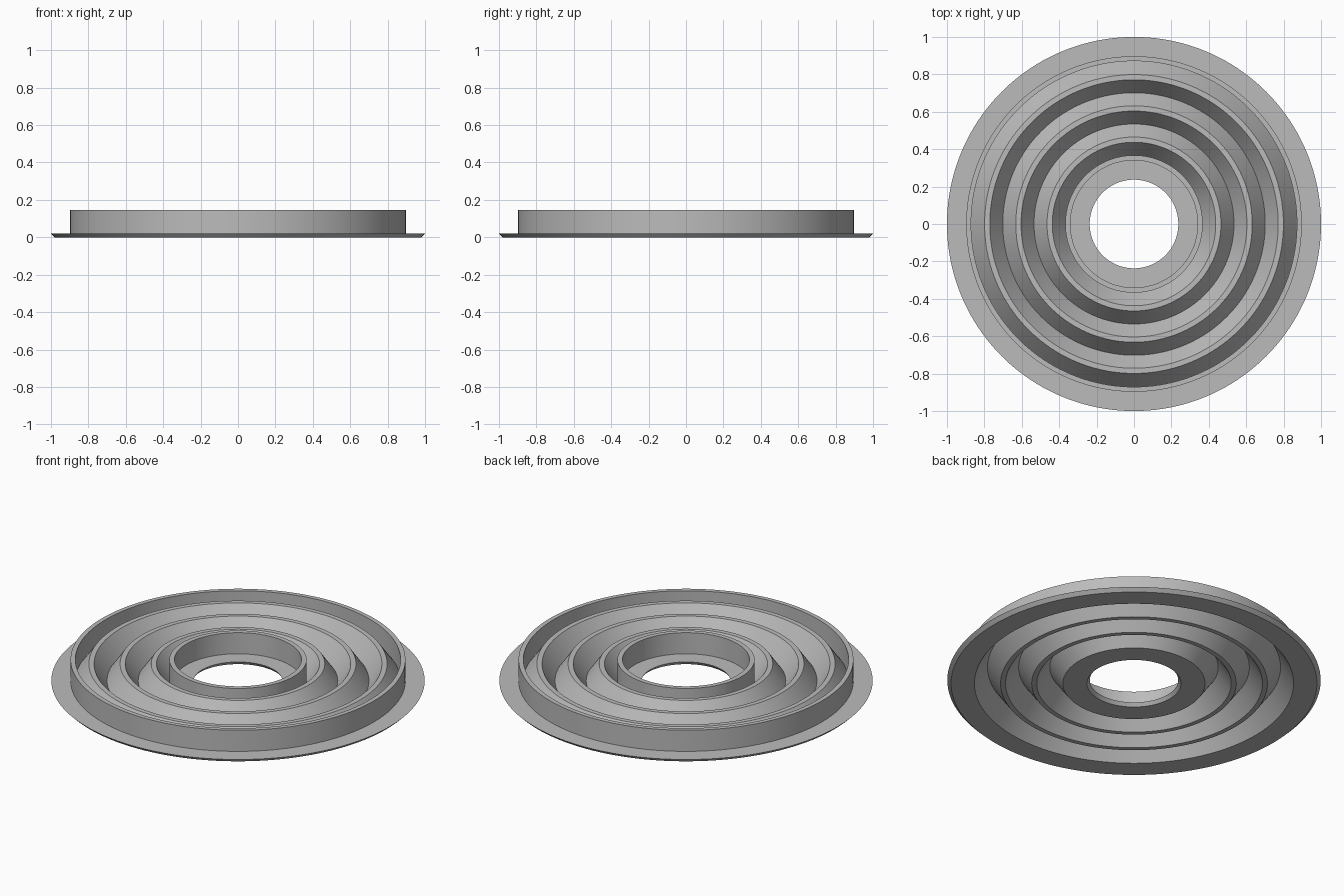
import bpy
import bmesh
from math import cos, sin, tau, radians

cube = bpy.data.objects.get("Cube")
if cube:
    bpy.data.objects.remove(cube, do_unlink=True)

SEGMENTS = 160
PLATE = 0.02      # flange thickness
RIM = 0.145       # height of both upright walls
PEAK = 0.12       # height of the corrugation crests
CRESTS = [0.785, 0.618, 0.451]   # crest radii, outside to inside

grey = bpy.data.materials.new("plain grey")
grey.use_nodes = True
colour = (0.5, 0.5, 0.5, 1)
grey.diffuse_color = colour
grey.node_tree.nodes["Principled BSDF"].inputs["Base Color"].default_value = colour


def lathe(name, profile, material):
    """Revolve a closed (radius, height) profile about the z axis."""
    bm = bmesh.new()
    rings = [[bm.verts.new((r * cos(tau * i / SEGMENTS), r * sin(tau * i / SEGMENTS), z))
              for r, z in profile] for i in range(SEGMENTS)]
    count = len(profile)
    for i in range(SEGMENTS):
        a, b = rings[i], rings[(i + 1) % SEGMENTS]
        for j in range(count):
            k = (j + 1) % count
            bm.faces.new((a[j], b[j], b[k], a[k]))
    bmesh.ops.recalc_face_normals(bm, faces=bm.faces)
    mesh = bpy.data.meshes.new(name)
    bm.to_mesh(mesh)
    bm.free()
    mesh.materials.append(material)
    obj = bpy.data.objects.new(name, mesh)
    bpy.context.collection.objects.link(obj)
    bpy.ops.object.select_all(action='DESELECT')
    obj.select_set(True)
    bpy.context.view_layer.objects.active = obj
    bpy.ops.object.shade_smooth_by_angle(angle=radians(30))
    return obj


# Outer flange with undercut edge, and outer wall
profile = [(0.98, 0), (1.0, PLATE), (0.897, PLATE), (0.897, RIM), (0.871, RIM), (0.871, PLATE)]

# Upper side of the corrugation: flat crests, sharp valleys
for r in CRESTS:
    profile += [(r + 0.014, PEAK), (r - 0.014, PEAK), (r - 0.0835, PLATE)]

# Inner wall and inner flange
profile += [(0.3675, RIM), (0.34, RIM), (0.34, PLATE), (0.237, PLATE), (0.252, 0)]

# Underside of the corrugation: flat feet, sharp hollows
for r in reversed(CRESTS):
    profile += [(r - 0.07, 0), (r, PEAK - PLATE), (r + 0.07, 0)]

lathe("corrugated_ring", profile, grey)
